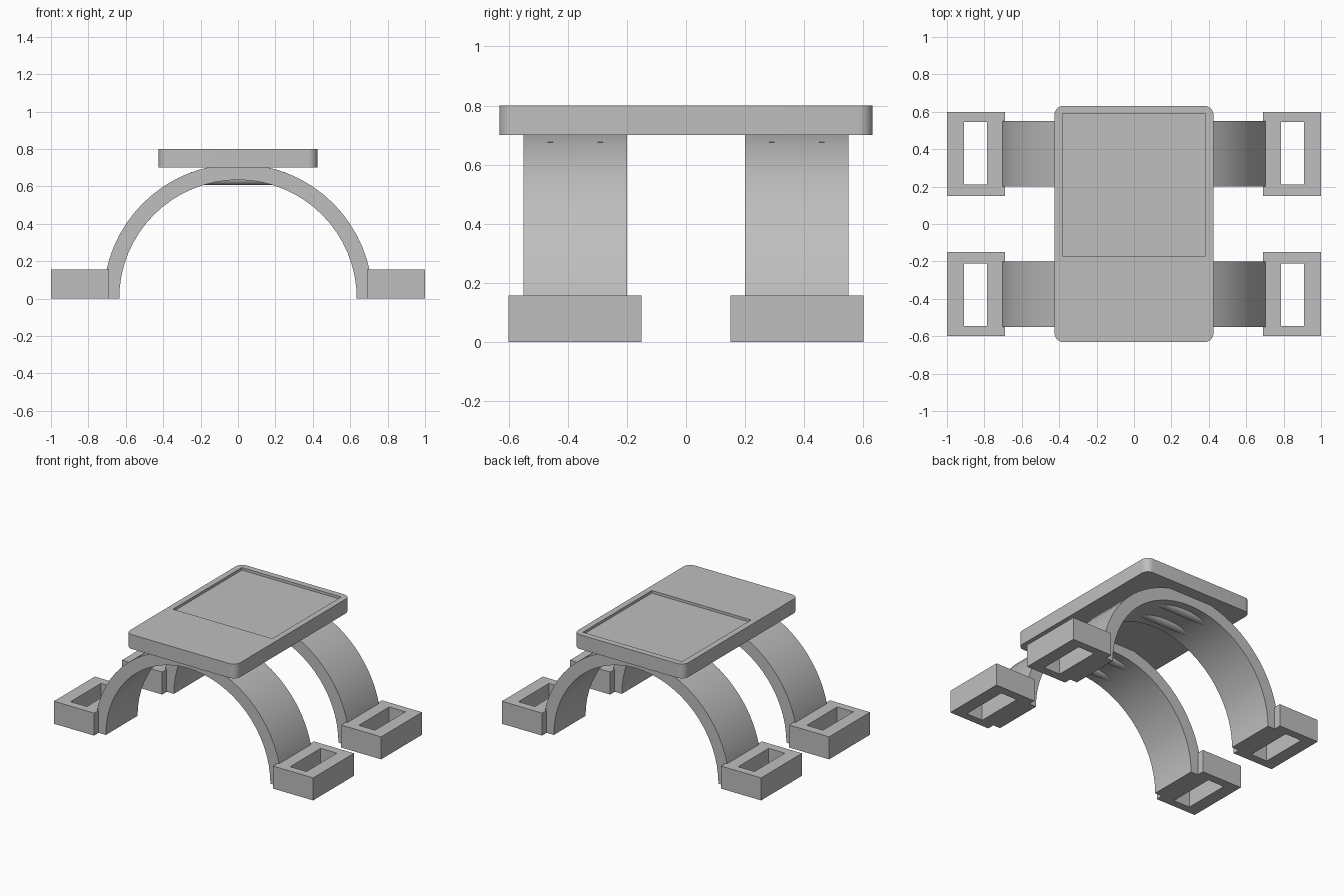
import bpy, bmesh, math
from mathutils import Matrix

cube = bpy.data.objects.get("Cube")
if cube:
    bpy.data.objects.remove(cube, do_unlink=True)

grey = bpy.data.materials.new("plain grey")
grey.use_nodes = True
COLOUR = (0.52, 0.52, 0.52, 1)
grey.diffuse_color = COLOUR
grey.node_tree.nodes["Principled BSDF"].inputs["Base Color"].default_value = COLOUR


def finish(bm, name, smooth=False):
    """Turn a bmesh into a named object with the shared material."""
    bmesh.ops.recalc_face_normals(bm, faces=bm.faces)
    mesh = bpy.data.meshes.new(name)
    bm.to_mesh(mesh)
    bm.free()
    mesh.materials.append(grey)
    obj = bpy.data.objects.new(name, mesh)
    bpy.context.collection.objects.link(obj)
    if smooth:
        bpy.ops.object.select_all(action="DESELECT")
        obj.select_set(True)
        bpy.context.view_layer.objects.active = obj
        bpy.ops.object.shade_smooth_by_angle(angle=math.radians(30))
    return obj


def extrude(bm, faces, vec):
    """Extrude faces along a vector, keeping the originals as the base."""
    geo = bmesh.ops.extrude_face_region(bm, geom=faces, use_keep_orig=True)["geom"]
    verts = [g for g in geo if isinstance(g, bmesh.types.BMVert)]
    bmesh.ops.translate(bm, verts=verts, vec=vec)


def rectangle(x0, x1, y0, y1):
    return [(x0, y0), (x1, y0), (x1, y1), (x0, y1)]


def ring_faces(bm, outer, inner, z):
    """Four quads between two rectangles."""
    o = [bm.verts.new((x, y, z)) for x, y in outer]
    i = [bm.verts.new((x, y, z)) for x, y in inner]
    return [bm.faces.new((o[k], o[k - 3], i[k - 3], i[k])) for k in range(4)]


def arch(name, y0, y1, r_in=0.635, r_out=0.72, steps=32):
    """Half-round band spanning left to right."""
    bm = bmesh.new()
    rows = []
    for k in range(steps + 1):
        a = math.pi * k / steps
        rows.append([bm.verts.new((r * math.cos(a), y0, r * math.sin(a)))
                     for r in (r_in, r_out)])
    faces = [bm.faces.new((a[0], a[1], b[1], b[0])) for a, b in zip(rows, rows[1:])]
    extrude(bm, faces, (0, y1 - y0, 0))
    return finish(bm, name, smooth=True)


def foot(name, side, end):
    """Block with a rectangular slot right through it."""
    bm = bmesh.new()
    faces = ring_faces(bm, rectangle(0.69, 1.0, 0.15, 0.6),
                       rectangle(0.785, 0.91, 0.21, 0.545), 0)
    extrude(bm, faces, (0, 0, 0.157))
    bmesh.ops.scale(bm, vec=(side, end, 1), verts=bm.verts)
    return finish(bm, name)


def cross_rod(name, y):
    """Rod set into the crown of an arch."""
    bm = bmesh.new()
    bmesh.ops.create_cone(bm, cap_ends=True, segments=24, radius1=0.035, radius2=0.035,
                          depth=0.5, matrix=Matrix.Translation((0, y, 0.642))
                          @ Matrix.Rotation(math.pi / 2, 4, "Y"))
    return finish(bm, name, smooth=True)


def rounded_plate(name, hx, hy, z0, z1, radius, recess, depth, steps=8):
    """Rounded slab with a shallow rectangular recess in its top."""
    bm = bmesh.new()
    corners = []
    for q, (sx, sy) in enumerate([(1, 1), (-1, 1), (-1, -1), (1, -1)]):
        arc = []
        for k in range(steps + 1):
            a = math.pi / 2 * (q + k / steps)
            arc.append((sx * (hx - radius) + radius * math.cos(a),
                        sy * (hy - radius) + radius * math.sin(a)))
        corners.append(arc)
    outline = [p for arc in corners for p in arc]
    low = [bm.verts.new((x, y, z0)) for x, y in outline]
    top = [bm.verts.new((x, y, z1)) for x, y in outline]
    bm.faces.new(low)
    n = len(outline)
    for k in range(n):
        bm.faces.new((low[k - 1], low[k], top[k], top[k - 1]))
    # Recess corners in the same order as the rounded corners
    x0, x1, y0, y1 = recess
    pts = [(x1, y1), (x0, y1), (x0, y0), (x1, y0)]
    rim = [bm.verts.new((x, y, z1)) for x, y in pts]
    floor = [bm.verts.new((x, y, z1 - depth)) for x, y in pts]
    bm.faces.new(floor)
    m = steps + 1
    for q in range(4):
        p = (q + 1) % 4
        bm.faces.new((rim[q], rim[p], floor[p], floor[q]))
        bm.faces.new((rim[q], top[q * m + steps], top[p * m], rim[p]))
        for k in range(steps):
            bm.faces.new((rim[q], top[q * m + k], top[q * m + k + 1]))
    return finish(bm, name, smooth=True)


# Top plate with its recess toward the back
rounded_plate("top_plate", 0.425, 0.632, 0.7, 0.8, 0.05, (-0.383, 0.383, -0.17, 0.59), 0.018)

# Arches, rods and feet, mirrored front to back and left to right
for end, end_name in ((-1, "front"), (1, "back")):
    arch(end_name + "_arch", end * 0.2, end * 0.55)
    for label, y in (("inner", 0.29), ("outer", 0.46)):
        cross_rod(f"{end_name}_{label}_rod", end * y)
    for side, side_name in ((-1, "right"), (1, "left")):
        foot(f"{end_name}_{side_name}_foot", side, end)
